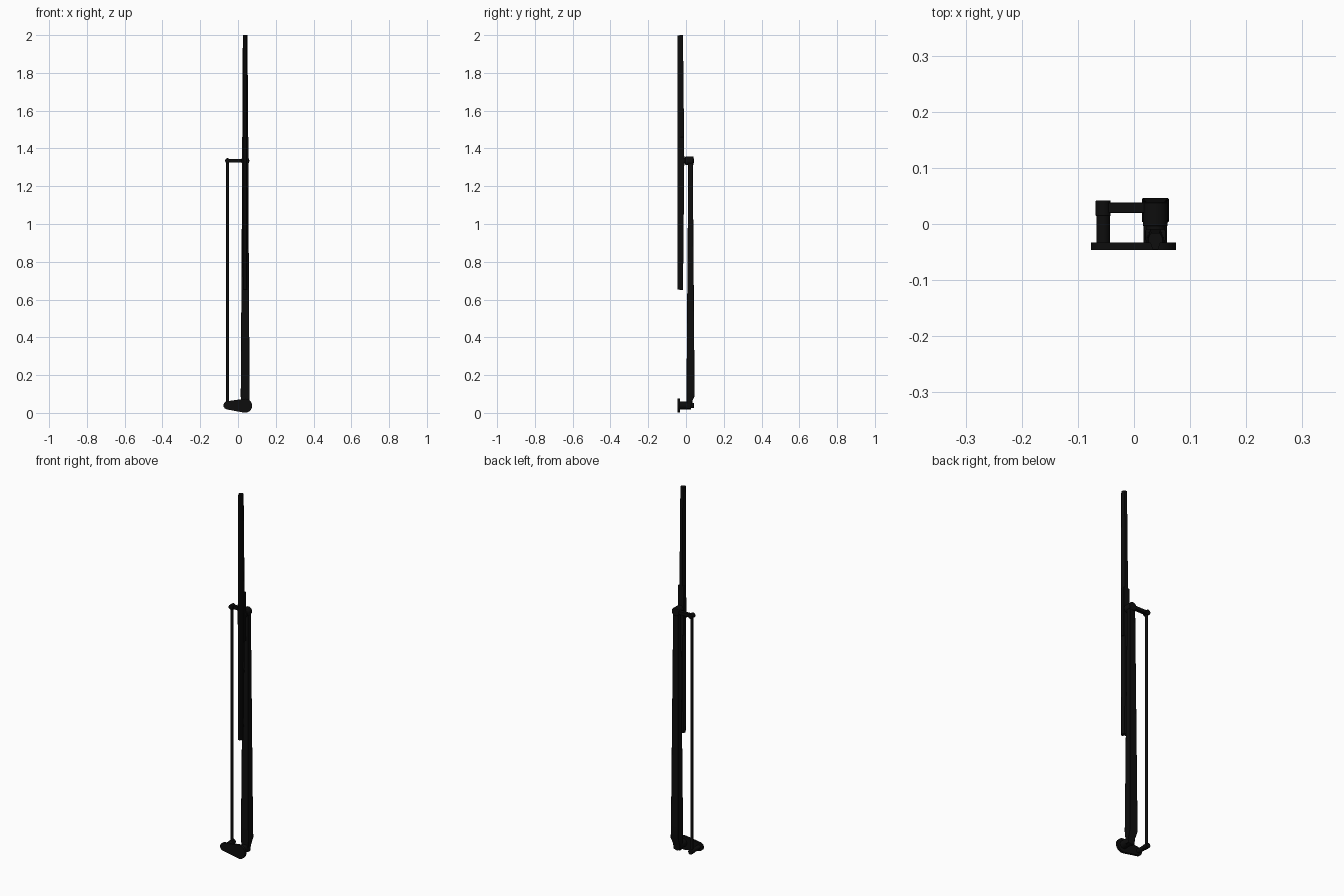
import bpy, bmesh, math
from mathutils import Vector

if "Cube" in bpy.data.objects:
    bpy.data.objects.remove(bpy.data.objects["Cube"])

black = bpy.data.materials.new("black")
black.diffuse_color = (0.004, 0.004, 0.004, 1)
black.use_nodes = True
black.node_tree.nodes["Principled BSDF"].inputs["Base Color"].default_value = black.diffuse_color
AX, RX = 0.038, -0.055      # main arm and side rod positions


def finish(name, bm, bevel=0.0):
    bmesh.ops.recalc_face_normals(bm, faces=bm.faces)
    me = bpy.data.meshes.new(name)
    bm.to_mesh(me)
    bm.free()
    ob = bpy.data.objects.new(name, me)
    bpy.context.collection.objects.link(ob)
    me.materials.append(black)
    if bevel:
        m = ob.modifiers.new("bevel", 'BEVEL')
        m.width, m.segments = bevel, 2
    bpy.ops.object.select_all(action='DESELECT')
    ob.select_set(True)
    bpy.context.view_layer.objects.active = ob
    bpy.ops.object.shade_smooth_by_angle(angle=math.radians(35))
    return ob


def loft(name, rings, bevel=0.0):
    bm = bmesh.new()
    rows = [[bm.verts.new(p) for p in r] for r in rings]
    n = len(rows[0])
    for a, b in zip(rows, rows[1:]):
        for i in range(n):
            bm.faces.new((a[i], a[(i + 1) % n], b[(i + 1) % n], b[i]))
    bm.faces.new(rows[0])
    bm.faces.new(rows[-1])
    return finish(name, bm, bevel)


def rod(name, a, b, r, seg=24, bevel=0.0):
    a, b = Vector(a), Vector(b)
    q = (b - a).to_track_quat('Z', 'Y')
    ts = [2 * math.pi * i / seg for i in range(seg)]
    ring = [q @ Vector((r * math.cos(t), r * math.sin(t), 0)) for t in ts]
    return loft(name, [[p + v for v in ring] for p in (a, b)], bevel)


def rect(x, w, y0, y1, z):
    return [(x - w, y0, z), (x + w, y0, z), (x + w, y1, z), (x - w, y1, z)]


def tapered_plate(name, c0, r0, c1, r1, y0, y1):
    # two rounded ends joined by tangent sides, in the xz plane
    d = Vector((c1[0] - c0[0], c1[1] - c0[1]))
    ang, k = math.atan2(d.y, d.x), math.acos((r0 - r1) / d.length)
    pts = []
    for i in range(21):
        t = ang + k + (2 * math.pi - 2 * k) * i / 20
        pts.append((c0[0] + r0 * math.cos(t), c0[1] + r0 * math.sin(t)))
    for i in range(13):
        t = ang - k + 2 * k * i / 12
        pts.append((c1[0] + r1 * math.cos(t), c1[1] + r1 * math.sin(t)))
    return loft(name, [[(x, y, z) for x, z in pts] for y in (y0, y1)])


# base plate with the two pivot shafts
tapered_plate("base_plate", (AX, 0.038), 0.037, (RX, 0.040), 0.022, -0.046, -0.033)
rod("arm_shaft", (AX, -0.034, 0.04), (AX, 0.026, 0.04), 0.021)
rod("rod_shaft", (RX, -0.034, 0.04), (RX, 0.022, 0.04), 0.012)

# main arm: sloped heel, then a long taper
loft("main_arm", [rect(AX, 0.019, 0.004, 0.026, 0.022),
                  rect(AX, 0.021, 0.004, 0.030, 0.055),
                  rect(AX, 0.024, 0.003, 0.046, 0.09),
                  rect(AX, 0.023, 0.003, 0.045, 0.16),
                  rect(AX, 0.016, 0.012, 0.036, 1.335)], 0.002)

# upper pivot and blade holder
rod("upper_pivot", (AX, -0.004, 1.335), (AX, 0.039, 1.335), 0.022, bevel=0.002)
rod("blade_pin", (AX, -0.02, 1.335), (AX, 0.0, 1.335), 0.016)
loft("blade_clip", [rect(AX, 0.018, -0.030, -0.010, z) for z in (1.19, 1.46)], 0.002)

# side rod and its joints
rod("side_rod", (RX, 0.028, 0.04), (RX, 0.028, 1.335), 0.0075, 12)
for z, part in ((0.04, "lower"), (1.335, "upper")):
    rod(part + "_rod_joint", (RX, 0.014, z), (RX, 0.042, z), 0.0135, bevel=0.002)
loft("cross_link", [[(x, y, z) for y, z in ((0.020, 1.326), (0.038, 1.326),
                    (0.038, 1.344), (0.020, 1.344))] for x in (RX, AX)], 0.001)

# blade: ridged spine, deepest at the middle, with a rubber lip in front
rings = []
for z, w, y in ((0.65, 0.0125, -0.016), (1.335, 0.016, -0.009), (2.0, 0.0125, -0.016)):
    rings.append([(AX - w, -0.034, z), (AX + w, -0.034, z), (AX + w, -0.024, z),
                  (AX + w * 0.6, y, z), (AX - w * 0.6, y, z), (AX - w, -0.024, z)])
loft("blade_spine", rings)
loft("rubber_lip", [[(AX - 0.009, -0.033, z), (AX - 0.005, -0.045, z),
                     (AX + 0.005, -0.045, z), (AX + 0.009, -0.033, z)]
                    for z in (0.652, 1.998)])
